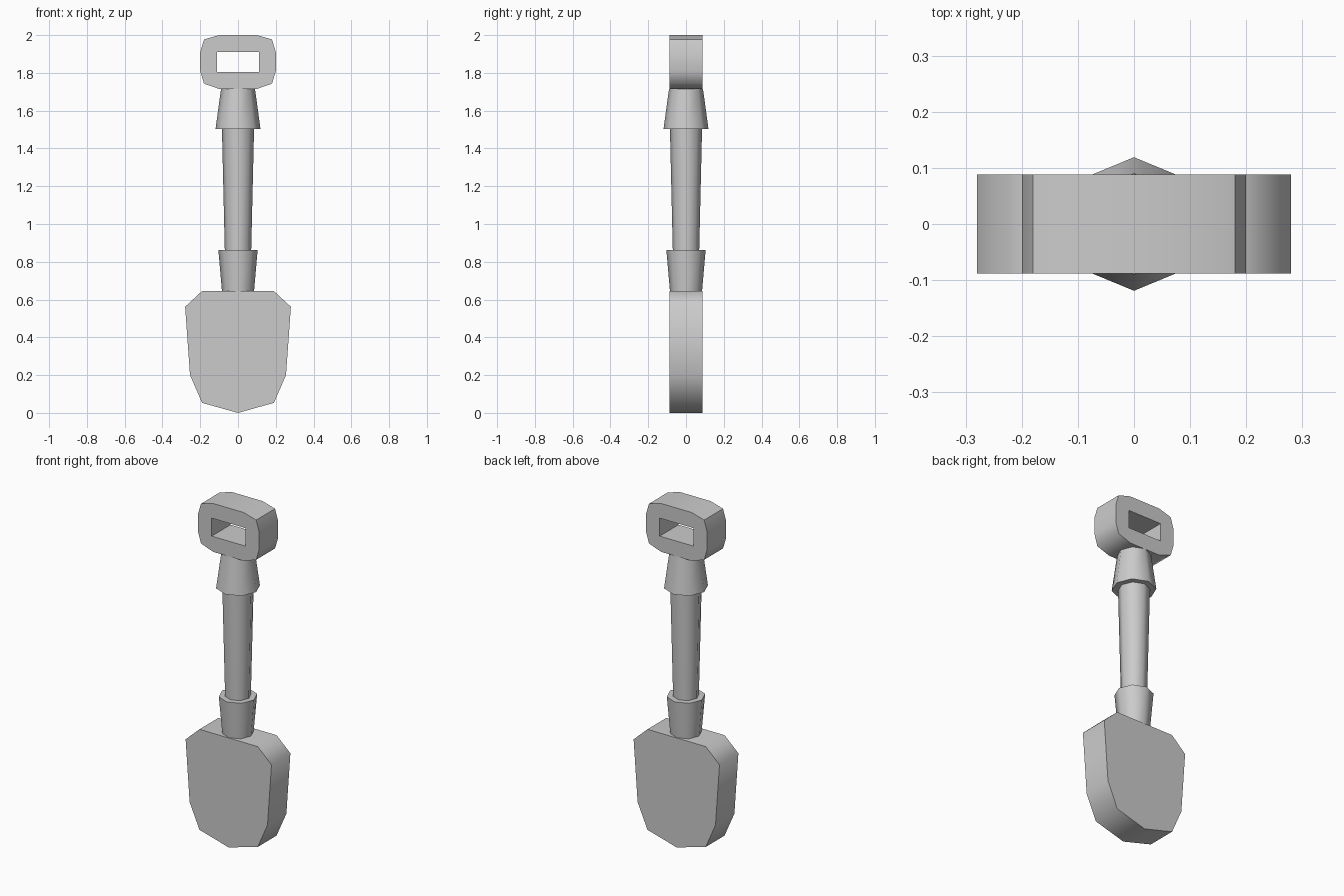
import bpy, bmesh, math

if "Cube" in bpy.data.objects:
    bpy.data.objects.remove(bpy.data.objects["Cube"])

HALF_DEPTH = 0.088


def finish(bm, name):
    bmesh.ops.recalc_face_normals(bm, faces=bm.faces)
    mesh = bpy.data.meshes.new(name)
    bm.to_mesh(mesh)
    bm.free()
    obj = bpy.data.objects.new(name, mesh)
    bpy.context.collection.objects.link(obj)
    bpy.ops.object.select_all(action='DESELECT')
    obj.select_set(True)
    bpy.context.view_layer.objects.active = obj
    bpy.ops.object.shade_smooth_by_angle(angle=math.radians(55))
    return obj


def mirrored(half):
    """Close a right-hand half outline across x = 0."""
    return half + [(-x, z) for x, z in reversed(half) if x > 0]


def slab(name, *loops):
    """Extrude xz outlines (the later ones are holes) along y."""
    bm = bmesh.new()
    edges = []
    for loop in loops:
        vs = [bm.verts.new((x, -HALF_DEPTH, z)) for x, z in loop]
        edges += [bm.edges.new((vs[i - 1], vs[i])) for i in range(len(vs))]
    bmesh.ops.triangle_fill(bm, edges=edges, use_beauty=True, use_dissolve=False)
    ext = bmesh.ops.extrude_face_region(bm, geom=bm.faces[:], use_keep_orig=True)
    moved = [g for g in ext['geom'] if isinstance(g, bmesh.types.BMVert)]
    bmesh.ops.translate(bm, verts=moved, vec=(0, 2 * HALF_DEPTH, 0))
    return finish(bm, name)


def octagon_cone(name, z0, r0, z1, r1):
    """Eight-sided tapered tube with corners on the axes."""
    bm = bmesh.new()
    rings = [[bm.verts.new((r * math.cos(i * math.pi / 4),
                            r * math.sin(i * math.pi / 4), z)) for i in range(8)]
             for z, r in ((z0, r0), (z1, r1))]
    for i in range(8):
        bm.faces.new((rings[0][i - 1], rings[0][i], rings[1][i], rings[1][i - 1]))
    for ring in rings:
        bm.faces.new(ring)
    return finish(bm, name)


# Blade
slab("blade", mirrored([(0, 0), (0.19, 0.053), (0.254, 0.20),
                        (0.28, 0.562), (0.19, 0.645)]))

# Collars and shaft
octagon_cone("lower_collar", 0.645, 0.085, 0.863, 0.104)
octagon_cone("shaft", 0.863, 0.07, 1.503, 0.085)
octagon_cone("upper_collar", 1.503, 0.119, 1.715, 0.09)

# Grip with a rectangular hand hole
slab("grip",
     mirrored([(0.10, 1.715), (0.18, 1.743), (0.20, 1.81),
               (0.20, 1.91), (0.18, 1.977), (0.10, 2.0)]),
     mirrored([(0.11, 1.805), (0.11, 1.911)]))
